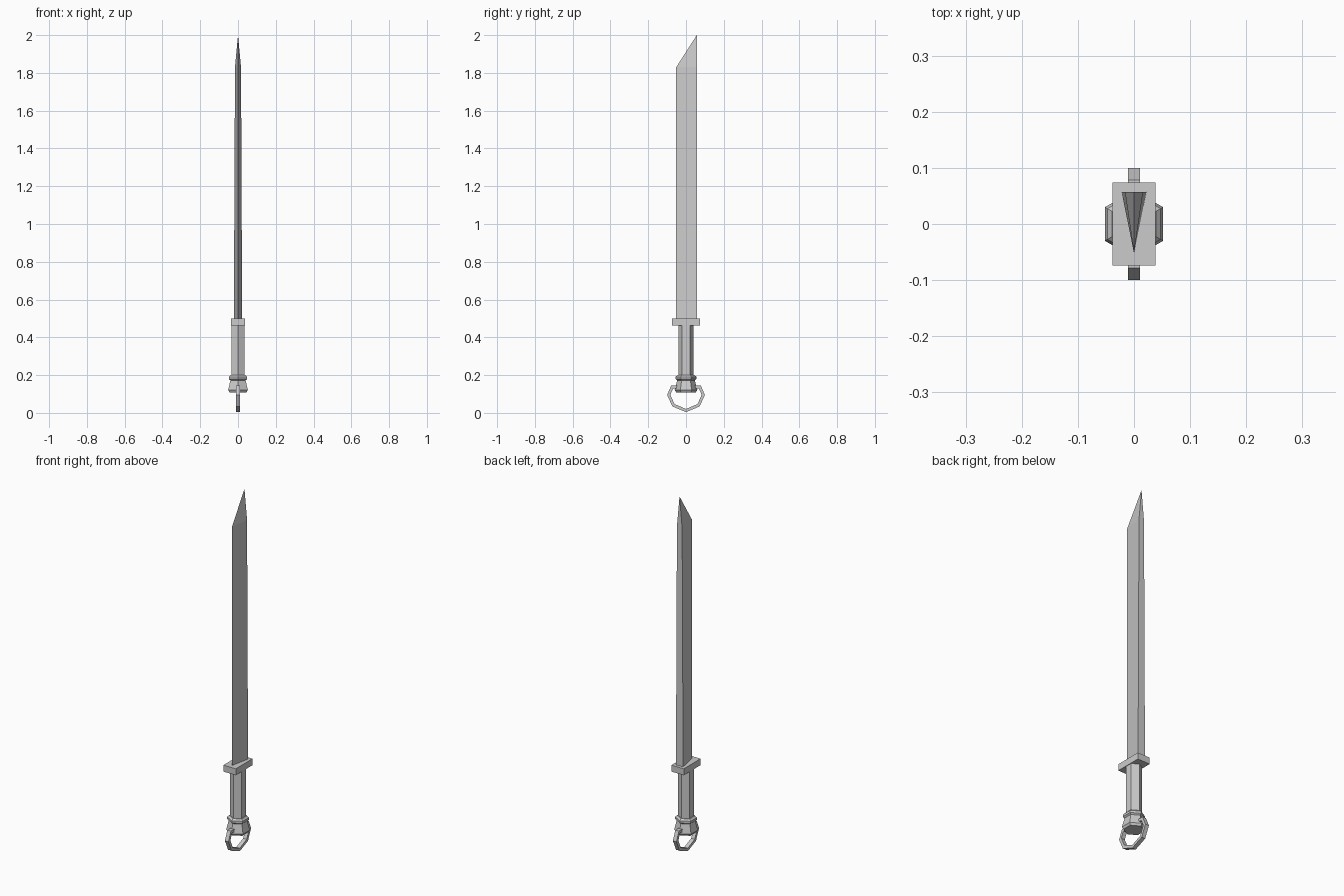
import bpy, bmesh, math

if "Cube" in bpy.data.objects:
    bpy.data.objects.remove(bpy.data.objects["Cube"])


def make_object(name, verts, faces):
    mesh = bpy.data.meshes.new(name)
    mesh.from_pydata(verts, [], faces)
    bm = bmesh.new()
    bm.from_mesh(mesh)
    bmesh.ops.recalc_face_normals(bm, faces=bm.faces)
    bm.to_mesh(mesh)
    bm.free()
    obj = bpy.data.objects.new(name, mesh)
    bpy.context.collection.objects.link(obj)
    return obj


def hex_lathe(name, profile):
    """Stack of hexagons (radius, z) with corners on the y axis."""
    verts, faces = [], []
    for r, z in profile:
        for i in range(6):
            a = math.radians(90 + 60 * i)
            verts.append((r * math.cos(a), r * math.sin(a), z))
    for k in range(len(profile) - 1):
        for i in range(6):
            j = (i + 1) % 6
            faces.append((6 * k + i, 6 * k + j, 6 * k + 6 + j, 6 * k + 6 + i))
    top = 6 * (len(profile) - 1)
    faces += [tuple(range(6)), tuple(range(top, top + 6))]
    return make_object(name, verts, faces)


# Blade: single-edged wedge, tapering to an angled point on the spine
blade = []
for z, half in ((0.49, 0.022), (1.83, 0.016)):
    blade += [(0, -0.052, z), (half, 0.057, z), (-half, 0.057, z)]
blade.append((0, 0.057, 2.0))
make_object("blade", blade, [(0, 1, 2), (0, 1, 4, 3), (1, 2, 5, 4),
                             (2, 0, 3, 5), (3, 4, 6), (4, 5, 6), (5, 3, 6)])

# Guard: flat rectangular block
bpy.ops.mesh.primitive_cube_add(size=1, location=(0, 0, 0.481))
guard = bpy.context.object
guard.name = "guard"
guard.scale = (0.076, 0.148, 0.036)

# Hexagonal grip, collar and flared pommel
hex_lathe("grip", [(0.04, 0.17), (0.04, 0.47)])
hex_lathe("collar", [(0.045, 0.171), (0.055, 0.179), (0.055, 0.191), (0.045, 0.2)])
hex_lathe("pommel", [(0.052, 0.109), (0.06, 0.121), (0.045, 0.178)])

# Ring: flat angular band in the y-z plane, both ends set into the pommel
outer = [(0.03, 0.146), (0.078, 0.146), (0.1, 0.095), (0.072, 0.034), (0, 0.004)]
inner = [(0.03, 0.130), (0.068, 0.130), (0.083, 0.096), (0.061, 0.047), (0, 0.021)]


def mirrored(points):
    return points + [(-y, z) for y, z in reversed(points[:-1])]


outer, inner = mirrored(outer), mirrored(inner)
verts, faces = [], []
for (yo, zo), (yi, zi) in zip(outer, inner):
    verts += [(-0.011, yo, zo), (0.011, yo, zo), (0.011, yi, zi), (-0.011, yi, zi)]
for k in range(len(outer) - 1):
    for i in range(4):
        j = (i + 1) % 4
        faces.append((4 * k + i, 4 * k + j, 4 * k + 4 + j, 4 * k + 4 + i))
end = 4 * (len(outer) - 1)
faces += [(0, 1, 2, 3), tuple(range(end, end + 4))]
make_object("ring", verts, faces)
